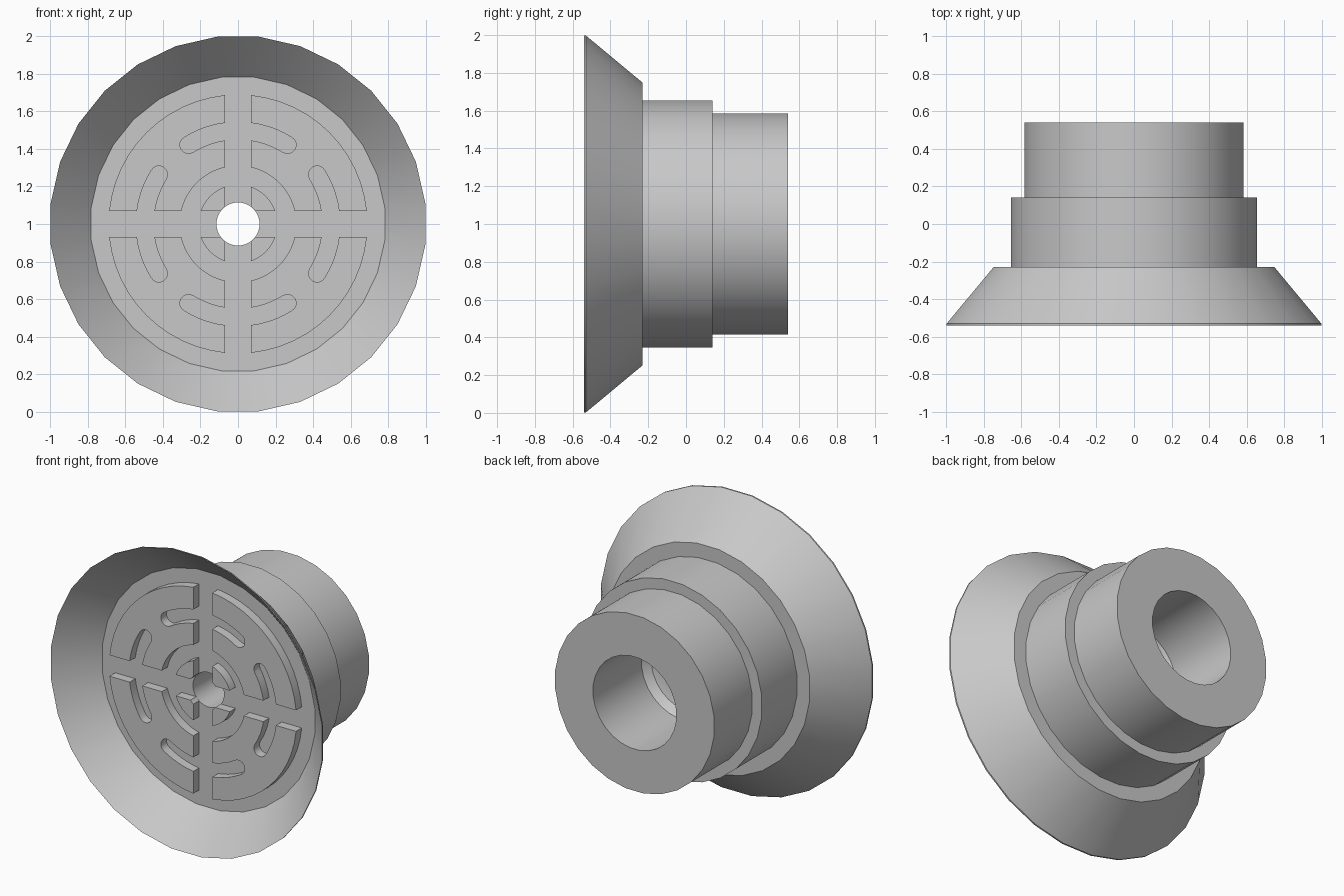
import bpy, bmesh
from math import sin, cos, asin, pi, radians

if "Cube" in bpy.data.objects:
    bpy.data.objects.remove(bpy.data.objects["Cube"])

AXIS_Z = 1.0
FLOOR = -0.31      # y of the recessed front floor
PAD_FRONT = -0.37  # y of the raised pad faces
HALF_BAR = 0.07    # half width of the cross channel
HOLE = 0.115

grey = bpy.data.materials.new("light grey rubber")
grey.use_nodes = True
grey.diffuse_color = (0.58, 0.58, 0.58, 1)
grey.node_tree.nodes["Principled BSDF"].inputs["Base Color"].default_value = (0.58, 0.58, 0.58, 1)


def finish(bm, name):
    bmesh.ops.recalc_face_normals(bm, faces=bm.faces)
    mesh = bpy.data.meshes.new(name)
    bm.to_mesh(mesh)
    bm.free()
    mesh.materials.append(grey)
    obj = bpy.data.objects.new(name, mesh)
    bpy.context.collection.objects.link(obj)
    bpy.ops.object.select_all(action='DESELECT')
    obj.select_set(True)
    bpy.context.view_layer.objects.active = obj
    bpy.ops.object.shade_smooth_by_angle(angle=radians(25))


def lathe(name, profile, sides):
    """Revolve a closed (radius, y) profile about the horizontal axis."""
    bm = bmesh.new()
    rings = []
    for i in range(sides):
        a = 2 * pi * (i + 0.5) / sides
        rings.append([bm.verts.new((r * sin(a), y, AXIS_Z + r * cos(a))) for r, y in profile])
    n = len(profile)
    for i in range(sides):
        p, q = rings[i], rings[(i + 1) % sides]
        for j in range(n):
            k = (j + 1) % n
            bm.faces.new((p[j], p[k], q[k], q[j]))
    finish(bm, name)


def arc(r, a0, a1, steps, cx=0, cz=0):
    angles = [a0 + (a1 - a0) * i / steps for i in range(steps + 1)]
    return [(cx + r * cos(a), cz + r * sin(a)) for a in angles]


def bar_angle(r):
    """Angle at which a circle meets the edge of the cross channel."""
    return asin(HALF_BAR / r)


def quarter_arc(r):
    return arc(r, bar_angle(r), pi / 2 - bar_angle(r), 12)


def slot_outline():
    """Rounded curved slot running up from the horizontal channel."""
    mid, half, end = 0.497, 0.046, radians(32)
    outer, inner = mid + half, mid - half
    cap = arc(half, end, end + pi, 8, mid * cos(end), mid * sin(end))
    return (arc(outer, bar_angle(outer), end, 6) + cap[1:-1]
            + arc(inner, end, bar_angle(inner), 6))


def pads(name, outline):
    """Extrude an outline and mirror it into all four quadrants."""
    bm = bmesh.new()
    for sx in (-1, 1):
        for sz in (-1, 1):
            front = [bm.verts.new((sx * x, PAD_FRONT, AXIS_Z + sz * z)) for x, z in outline]
            back = [bm.verts.new((v.co.x, FLOOR + 0.005, v.co.z)) for v in front]
            bm.faces.new(front)
            bm.faces.new(back)
            for i in range(len(front)):
                k = (i + 1) % len(front)
                bm.faces.new((front[i], front[k], back[k], back[i]))
    # Normals must exist before the concave caps are split
    bm.normal_update()
    caps = [f for f in bm.faces if len(f.verts) > 4]
    bmesh.ops.triangulate(bm, faces=caps, ngon_method='EAR_CLIP')
    finish(bm, name)


# Flared cup, collar and hollow stem in one turned body
lathe("cup_body", [
    (HOLE, FLOOR), (0.787, FLOOR), (1.004, -0.54), (1.004, -0.53),
    (0.753, -0.23), (0.659, -0.23), (0.659, 0.14), (0.588, 0.14),
    (0.588, 0.54), (0.308, 0.54), (0.308, 0.03), (0.27, -0.02),
    (0.2, -0.04), (HOLE, -0.04)], 28)

# Large slotted pads: outer arc, side slot, inner arc, top slot
slot = slot_outline()
mirrored_slot = [(z, x) for x, z in reversed(slot)]
pads("slotted_pads", quarter_arc(0.69)[::-1] + slot + quarter_arc(0.31) + mirrored_slot)

# Small pads around the central hole
pads("centre_pads", quarter_arc(0.21) + quarter_arc(HOLE)[::-1])
